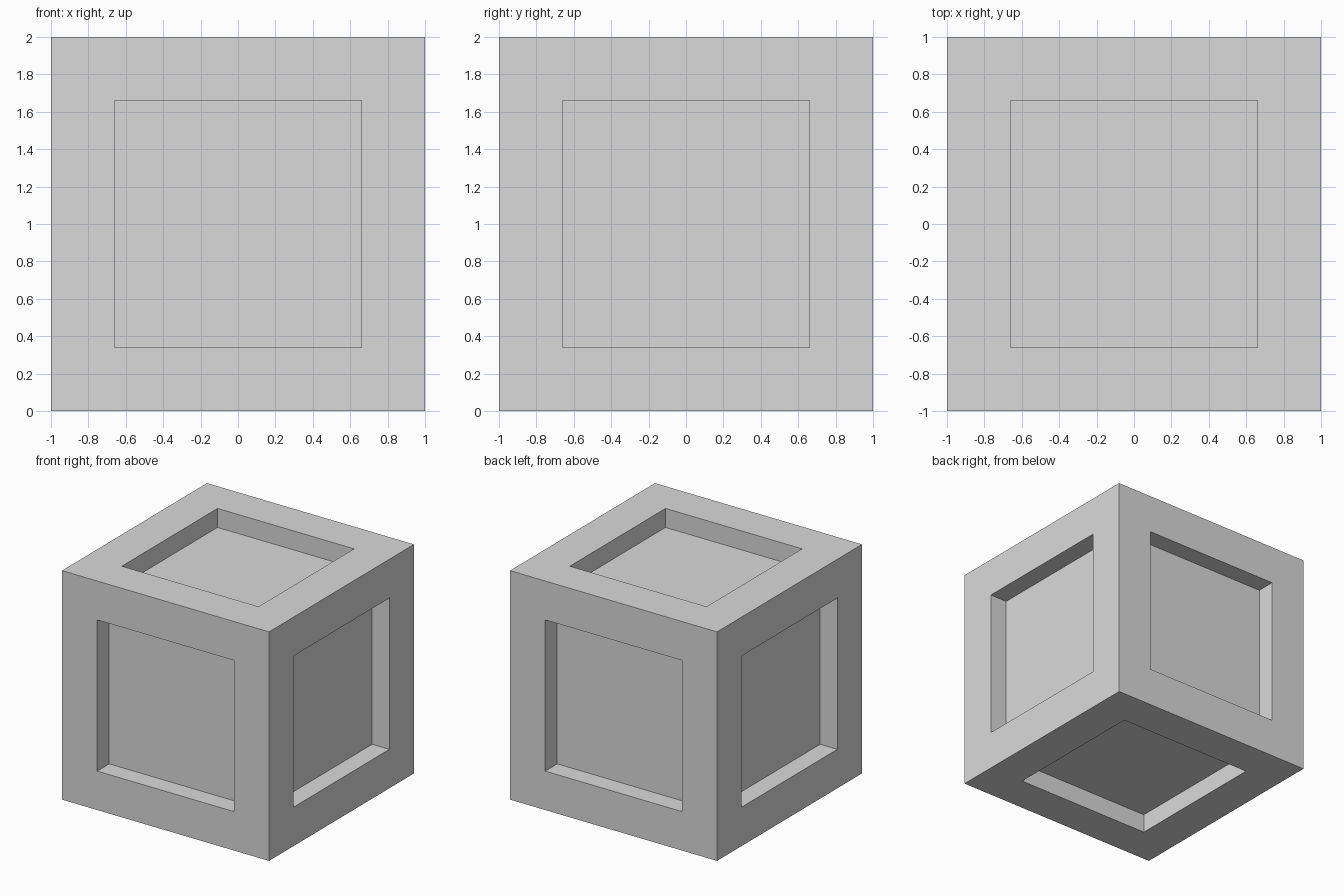
import bpy
import bmesh

SIZE = 2.0      # cube edge
BORDER = 0.34   # frame width around each recess
DEPTH = 0.166   # recess depth

default_cube = bpy.data.objects.get("Cube")
if default_cube:
    bpy.data.objects.remove(default_cube, do_unlink=True)

# Plain grey material
grey = bpy.data.materials.new("light_grey")
grey.use_nodes = True
colour = (0.7, 0.7, 0.7, 1.0)
grey.diffuse_color = colour
grey.node_tree.nodes["Principled BSDF"].inputs["Base Color"].default_value = colour

# Cube with a square straight-walled recess in every side
bm = bmesh.new()
bmesh.ops.create_cube(bm, size=SIZE)
panels = list(bm.faces)
bmesh.ops.inset_individual(bm, faces=panels, thickness=BORDER, depth=0.0,
                           use_even_offset=True)
for panel in panels:
    panel.normal_update()
    normal = panel.normal.copy()
    floor = bmesh.ops.extrude_discrete_faces(bm, faces=[panel])["faces"][0]
    bmesh.ops.translate(bm, verts=floor.verts, vec=-normal * DEPTH)
bmesh.ops.recalc_face_normals(bm, faces=bm.faces)

mesh = bpy.data.meshes.new("recessed_cube")
bm.to_mesh(mesh)
bm.free()
mesh.materials.append(grey)

cube = bpy.data.objects.new("recessed_cube", mesh)
cube.location.z = SIZE / 2
bpy.context.collection.objects.link(cube)
